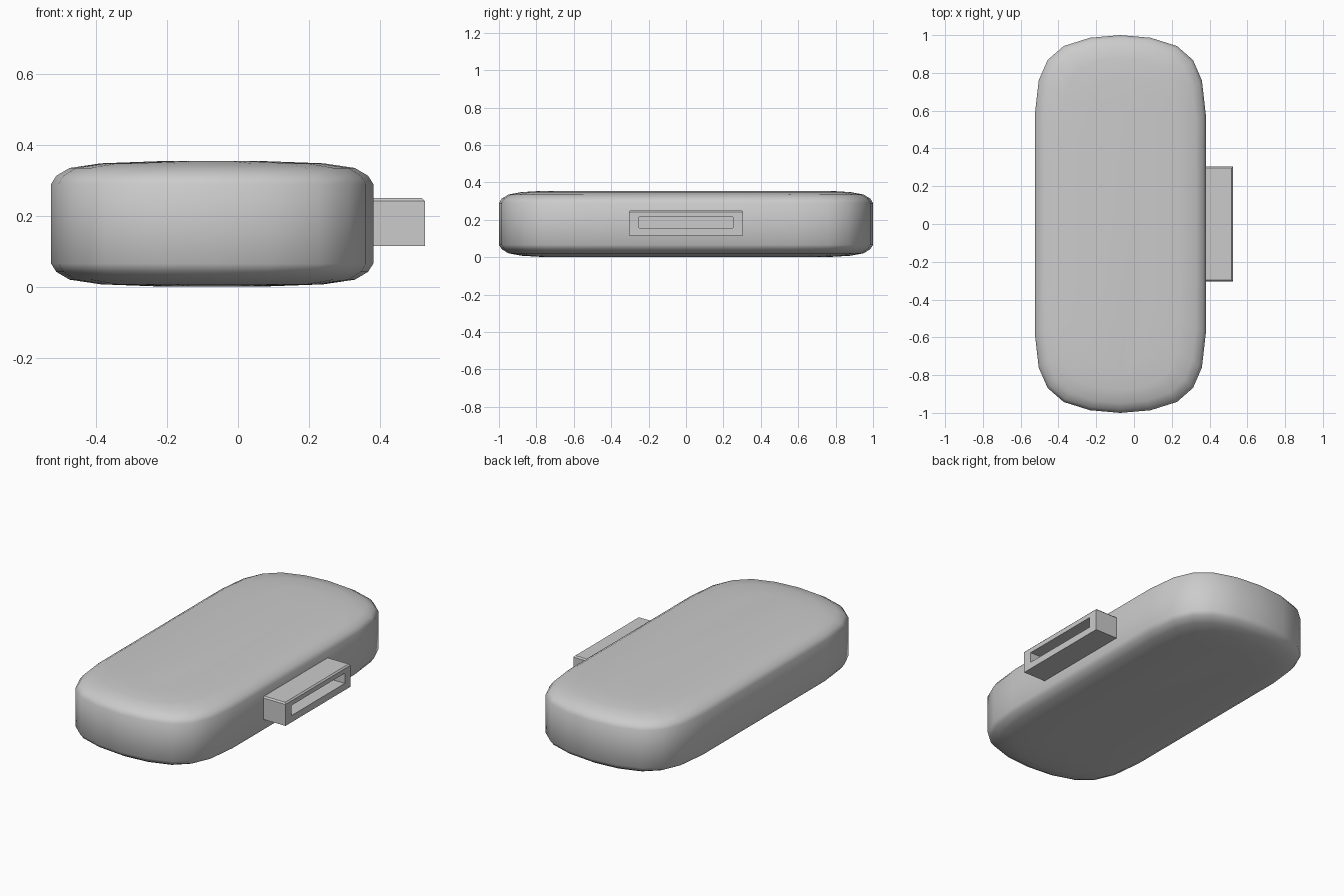
import bpy, bmesh
from mathutils import Vector

if "Cube" in bpy.data.objects:
    bpy.data.objects.remove(bpy.data.objects["Cube"])


def finish(bm, name, angle):
    bmesh.ops.recalc_face_normals(bm, faces=bm.faces)
    mesh = bpy.data.meshes.new(name)
    bm.to_mesh(mesh)
    bm.free()
    obj = bpy.data.objects.new(name, mesh)
    bpy.context.collection.objects.link(obj)
    bpy.ops.object.select_all(action='DESELECT')
    obj.select_set(True)
    bpy.context.view_layer.objects.active = obj
    bpy.ops.object.shade_smooth_by_angle(angle=angle)
    return obj


# Body: rounded outline, stacked in rings that draw in towards top and bottom
CX, HW = -0.0725, 0.4525
quarter = [(0.4525, 0.30), (0.4525, 0.58), (0.432, 0.76), (0.385, 0.868),
           (0.30, 0.942), (0.16, 0.986)]
right = quarter[::1] + [(0, 1.0)]
outline = right + [(-x, y) for x, y in reversed(quarter)]
outline += [(-x, -y) for x, y in right] + [(x, -y) for x, y in reversed(quarter)]

# height above mid plane, x scale, y scale
upper = [(0.112, 1.0, 1.0), (0.135, 0.968, 0.985), (0.157, 0.885, 0.95),
         (0.170, 0.69, 0.88), (0.176, 0.33, 0.78)]
MID = 0.178
levels = [(-z, sx, sy) for z, sx, sy in reversed(upper)] + upper

bm = bmesh.new()
rings = [[bm.verts.new((CX + x * sx, y * sy, MID + z)) for x, y in outline]
         for z, sx, sy in levels]
n = len(outline)
for a, b in zip(rings, rings[1:]):
    for i in range(n):
        j = (i + 1) % n
        bm.faces.new((a[i], a[j], b[j], b[i]))
bm.faces.new(rings[0][::-1])
bm.faces.new(rings[-1])
finish(bm, "body", 1.2)

# Plug: box with softened top edges and a slot sunk into its outer end
bm = bmesh.new()
bmesh.ops.create_cube(bm, size=1)
for v in bm.verts:
    v.co = Vector((0.44 + v.co.x * 0.17, v.co.y * 0.61, 0.1825 + v.co.z * 0.135))
top_edges = [e for e in bm.edges if all(v.co.z > 0.2 for v in e.verts)]
bmesh.ops.bevel(bm, geom=top_edges, offset=0.008, segments=1, affect='EDGES')
end = max(bm.faces, key=lambda f: f.calc_center_median().x)
bmesh.ops.inset_individual(bm, faces=[end], thickness=0.03)
for v in end.verts:
    v.co.y = 0.25 if v.co.y > 0 else -0.25
    v.co.z = 0.215 if v.co.z > 0.18 else 0.155
slot = bmesh.ops.extrude_discrete_faces(bm, faces=[end])["faces"][0]
bmesh.ops.translate(bm, verts=slot.verts, vec=(-0.13, 0, 0))
bmesh.ops.remove_doubles(bm, verts=bm.verts, dist=0.0001)
finish(bm, "plug", 0.5)
